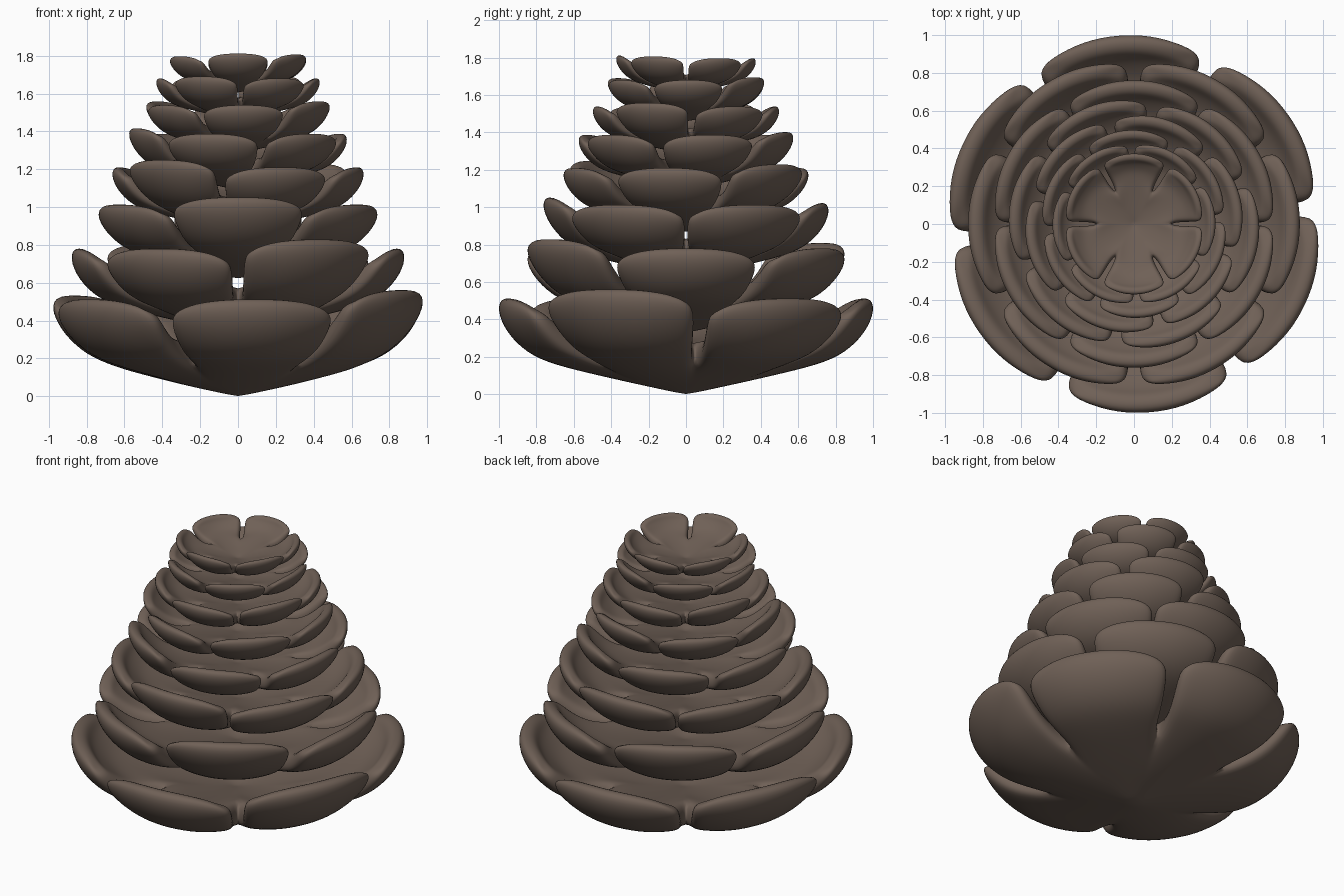
import bpy, bmesh
from math import radians, sin, cos

if "Cube" in bpy.data.objects:
    bpy.data.objects.remove(bpy.data.objects["Cube"])

mat = bpy.data.materials.new("cone_brown")
mat.diffuse_color = (0.16, 0.118, 0.094, 1)
mat.use_nodes = True
mat.node_tree.nodes["Principled BSDF"].inputs["Base Color"].default_value = mat.diffuse_color

# underside profile of one whorl at unit radius:
# (radius, height, half angle of a scale, thickness weight, edge raise)
PROFILE = [(0.14, 0.03, 30, 1, 0), (0.35, 0.075, 30, 1, 0), (0.57, 0.125, 30, 1, 0.03),
           (0.69, 0.155, 28.8, 1, 0.04), (0.84, 0.205, 28.8, 0.98, 0.045),
           (0.96, 0.305, 28.6, 0.92, 0.045), (1.03, 0.43, 28, 0.8, 0.04), (1.02, 0.53, 24, 0.55, 0.02)]
T = [-1, -0.8, -0.4, 0, 0.4, 0.8, 1]
THICK = 0.165

# radius, rim height, angle of the first scale, width factor, {scale: extra lift}
LAYERS = [(0.985, 0.535, -25, 1, {0: 0.05, 3: 0.02}),
          (0.865, 0.80, 0, 1, {5: 0.05, 2: 0.03}),
          (0.75, 1.03, -30, 1.06, {5: 0.04, 2: 0.01}),
          (0.655, 1.225, -9, 1, {4: 0.04, 1: 0.02}),
          (0.57, 1.40, 14, 1, {1: 0.015, 3: 0.03}),
          (0.49, 1.55, -26, 1, {0: 0.02, 3: 0.02}),
          (0.425, 1.69, 2, 1, {1: 0.015, 4: 0.01}),
          (0.367, 1.805, -30, 1, {0: 0.01, 5: 0.015})]


def whorl(name, R, top, start, wide, lifts):
    """Cup of six scales joined at the centre, thickened and smoothed."""
    bm = bmesh.new()
    weight = bm.verts.layers.deform.verify()
    base = top - 0.545 * R
    hub = bm.verts.new((0, 0, base))
    hub[weight][0] = 1
    for k in range(6):
        lift = lifts.get(k, 0)
        rows = []
        for i, (r, z, half, thick, edge) in enumerate(PROFILE):
            row = []
            for t in T:
                e = edge * abs(t) ** 3                     # edges curl in, so the back bulges
                rr, zz = r - e, z + e * 0.7
                if i > 5:                                  # rounded upper corners
                    d = abs(t) ** 4 * (0.035 if i == 6 else 0.07)
                    rr, zz = rr - d * 0.4, zz - d
                w = max(0, (r - 0.57) / 0.46) ** 1.3       # lift grows toward the tip
                a = radians(start + 60 * k + half * t * (wide if i > 3 else 1))
                v = bm.verts.new((R * rr * cos(a), R * rr * sin(a), base + R * zz + lift * w))
                v[weight][0] = thick * (1 - 0.3 * abs(t) ** 4 * (i > 2))
                row.append(v)
            rows.append(row)
        for j in range(len(T) - 1):
            bm.faces.new((hub, rows[0][j], rows[0][j + 1]))
            for lo, hi in zip(rows, rows[1:]):
                bm.faces.new((lo[j], hi[j], hi[j + 1], lo[j + 1]))
    bmesh.ops.remove_doubles(bm, verts=bm.verts, dist=1e-4)
    for f in bm.faces:
        f.smooth = True
    me = bpy.data.meshes.new(name)
    bm.to_mesh(me)
    bm.free()
    me.materials.append(mat)
    ob = bpy.data.objects.new(name, me)
    bpy.context.collection.objects.link(ob)
    ob.vertex_groups.new(name="thickness")
    # faces wind upward, so the thickness goes to the inside of the cup
    s = ob.modifiers.new("thickness", 'SOLIDIFY')
    s.thickness = THICK * R
    s.offset = 1
    s.vertex_group = "thickness"
    s = ob.modifiers.new("smooth", 'SUBSURF')
    s.levels = s.render_levels = 2
    return ob


for n, spec in enumerate(LAYERS):
    whorl(f"scale_whorl_{n + 1}", *spec)
